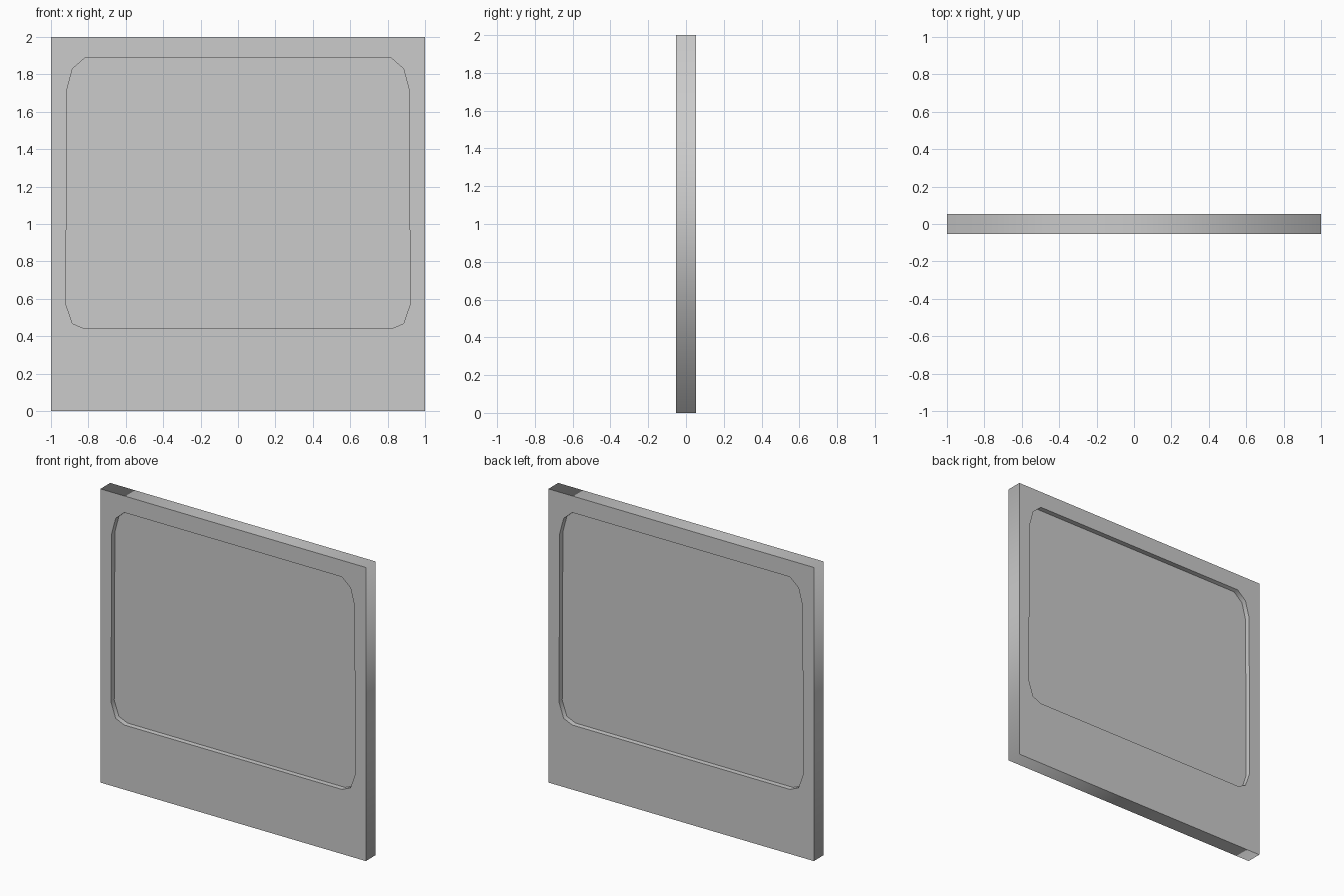
import bpy
import math

if "Cube" in bpy.data.objects:
    bpy.data.objects.remove(bpy.data.objects["Cube"])

HALF_THICK = 0.053   # frame half depth
PANE_HALF = 0.018    # recessed pane half depth


def mirrored(right_side):
    """Close a right-hand profile by mirroring it across x = 0."""
    return right_side + [(-x, z) for x, z in reversed(right_side)]


def slab(name, loops, half_depth):
    """Filled 2D outline (extra loops become holes), extruded along y."""
    curve = bpy.data.curves.new(name, 'CURVE')
    curve.dimensions = '2D'
    curve.fill_mode = 'BOTH'
    curve.extrude = half_depth
    for loop in loops:
        spline = curve.splines.new('POLY')
        spline.points.add(len(loop) - 1)
        for point, (x, z) in zip(spline.points, loop):
            point.co = (x, z, 0, 1)
        spline.use_cyclic_u = True
    obj = bpy.data.objects.new(name, curve)
    bpy.context.collection.objects.link(obj)
    obj.rotation_euler.x = math.pi / 2
    bpy.ops.object.select_all(action='DESELECT')
    obj.select_set(True)
    bpy.context.view_layer.objects.active = obj
    bpy.ops.object.convert(target='MESH')
    bpy.ops.object.transform_apply(location=False, rotation=True, scale=False)
    return bpy.context.object


border = mirrored([(1, 0), (1, 2)])
opening = mirrored([(0.82, 0.44), (0.885, 0.468), (0.92, 0.57),
                    (0.915, 1.717), (0.885, 1.83), (0.82, 1.887)])

# Outer frame with chamfered opening
slab("window_frame", [border, opening], HALF_THICK)
# Pane recessed on both sides
slab("window_pane", [opening], PANE_HALF)
